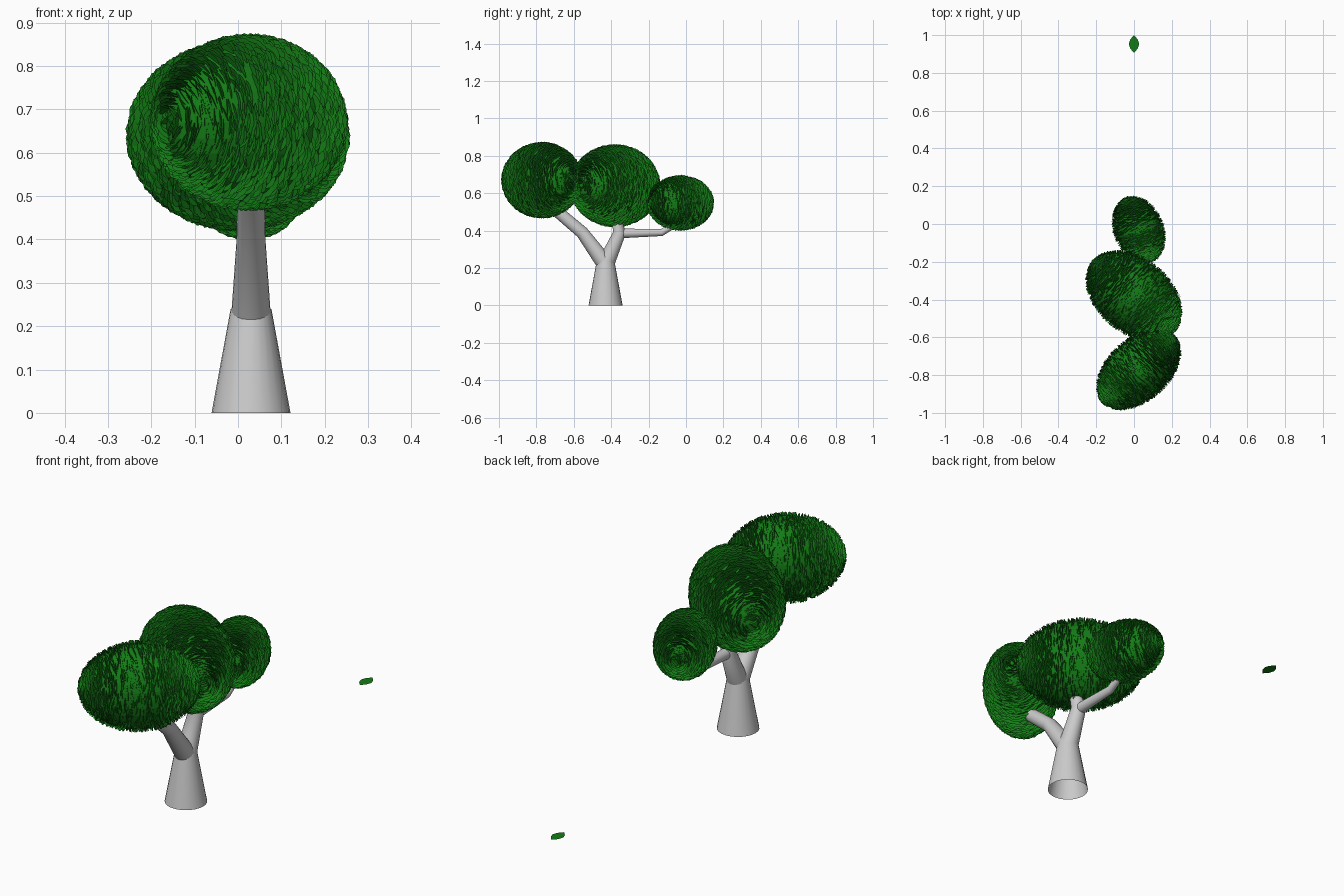
import bpy, bmesh, math, random
from mathutils import Vector, Matrix

random.seed(4)
old = bpy.data.objects.get("Cube")
if old:
    bpy.data.objects.remove(old, do_unlink=True)


def material(name, colour):
    m = bpy.data.materials.new(name)
    m.use_nodes = True
    m.diffuse_color = colour
    m.node_tree.nodes["Principled BSDF"].inputs["Base Color"].default_value = colour
    return m


BARK = material("pale bark", (0.6, 0.6, 0.6, 1))
LEAF = material("leaf green", (0.007, 0.2, 0.008, 1))


def add_object(name, bm, mat):
    mesh = bpy.data.meshes.new(name)
    bm.to_mesh(mesh)
    bm.free()
    mesh.materials.append(mat)
    ob = bpy.data.objects.new(name, mesh)
    bpy.context.collection.objects.link(ob)
    return ob


def tube(name, path, sides=24):
    """Open tapered tube in the plane x = TRUNK_X; path holds (y, z, radius)."""
    bm = bmesh.new()
    pts = [Vector((TRUNK_X, y, z)) for y, z, r in path]
    across = Vector((1, 0, 0))
    rings = []
    for i, p in enumerate(pts):
        along = (pts[min(i + 1, len(pts) - 1)] - pts[max(i - 1, 0)]).normalized()
        up = along.cross(across)
        ring = []
        for k in range(sides):
            a = 2 * math.pi * k / sides
            ring.append(bm.verts.new(p + path[i][2] * (math.cos(a) * across + math.sin(a) * up)))
        rings.append(ring)
    for low, high in zip(rings, rings[1:]):
        for k in range(sides):
            n = (k + 1) % sides
            bm.faces.new((low[k], low[n], high[n], high[k]))
    bmesh.ops.recalc_face_normals(bm, faces=bm.faces)
    for f in bm.faces:
        f.smooth = True
    return add_object(name, bm, BARK)


# Trunk and forked branches
TRUNK_X = 0.03
tube("trunk", [(-0.43, 0, 0.091), (-0.43, 0.24, 0.047)])
tube("front_branch", [(-0.43, 0.22, 0.046), (-0.555, 0.39, 0.034), (-0.72, 0.53, 0.031)])
tube("back_branch", [(-0.43, 0.22, 0.046), (-0.355, 0.39, 0.034), (-0.38, 0.5, 0.028)])
tube("side_branch", [(-0.36, 0.385, 0.026), (-0.13, 0.39, 0.019), (-0.03, 0.45, 0.016)])

# Leaf outline: width, length
OUTLINE = [(0, -0.047), (0.02, -0.024), (0.028, 0), (0.02, 0.024),
           (0, 0.047), (-0.02, 0.024), (-0.028, 0), (-0.02, -0.024)]


def add_leaf(bm, centre, wide, long, size):
    bm.faces.new([bm.verts.new(centre + size * (w * wide + l * long)) for w, l in OUTLINE])


def crown(name, centre, radii, angle, count):
    """Ellipsoid with leaves standing on it, circling its long axis."""
    rot = Matrix.Rotation(math.radians(angle), 3, 'Z')
    place = Matrix.Translation(centre) @ rot.to_4x4()
    bm = bmesh.new()
    bmesh.ops.create_uvsphere(bm, u_segments=32, v_segments=16, radius=1,
                              matrix=place @ Matrix.Diagonal((*radii, 1)))
    add_object(name + "_core", bm, LEAF)

    bm = bmesh.new()
    pole = rot @ Vector((1, 0, 0))
    golden = math.pi * (3 - math.sqrt(5))
    for i in range(count):
        z = 1 - 2 * (i + random.random()) / count
        a = golden * i + random.uniform(-0.15, 0.15)
        r = math.sqrt(1 - z * z)
        unit = (r * math.cos(a), r * math.sin(a), z)
        point = Vector([u * s for u, s in zip(unit, radii)])
        normal = (rot @ Vector([u / s for u, s in zip(unit, radii)])).normalized()
        long = pole.cross(normal)
        if long.length < 0.01:
            continue
        long = Matrix.Rotation(random.gauss(0, 0.15), 3, normal) @ long.normalized()
        add_leaf(bm, Vector(centre) + rot @ point + normal * 0.002,
                 normal, long, random.uniform(0.38, 0.52))
    add_object(name + "_leaves", bm, LEAF)


# Three leafy crowns
crown("front_crown", (0.025, -0.77, 0.67), (0.25, 0.155, 0.19), 42, 2400)
crown("middle_crown", (0, -0.38, 0.64), (0.276, 0.188, 0.207), -40, 2600)
crown("back_crown", (0.025, -0.03, 0.548), (0.172, 0.122, 0.135), 113, 1500)

# Single leaf lying apart from the tree
bm = bmesh.new()
add_leaf(bm, Vector((0, 0.953, 0.028)), Vector((1, 0, 0)), Vector((0, 1, 0)), 1)
add_object("loose_leaf", bm, LEAF)
